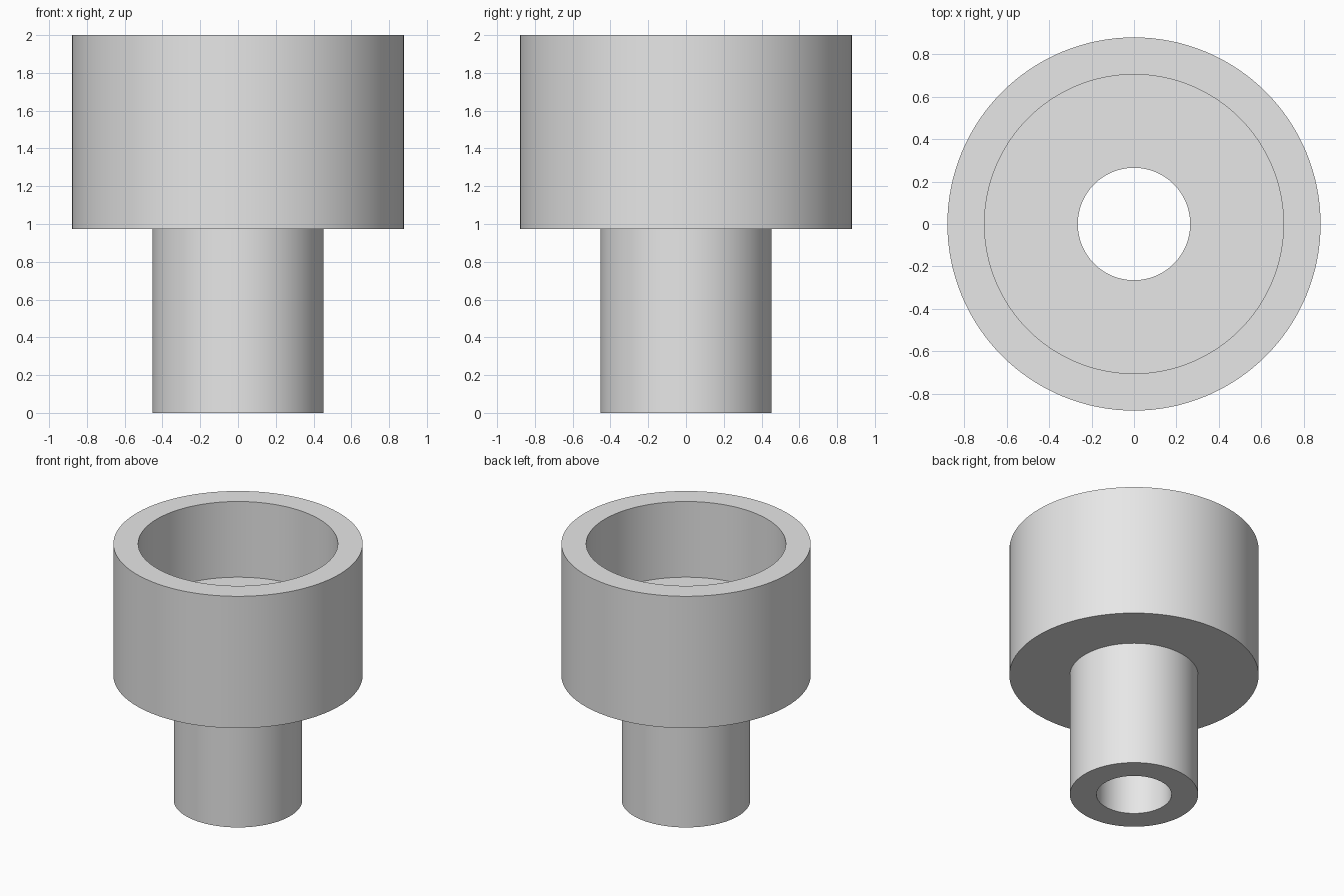
import bpy, bmesh, math

if "Cube" in bpy.data.objects:
    bpy.data.objects.remove(bpy.data.objects["Cube"])

SEGMENTS = 128

grey = bpy.data.materials.new("light_grey")
grey.diffuse_color = (0.8, 0.8, 0.8, 1.0)
grey.use_nodes = True
grey.node_tree.nodes["Principled BSDF"].inputs["Base Color"].default_value = grey.diffuse_color

# Closed cross-section (radius, height) of the stepped bushing
profile = [
    (0.265, 0.0),   # bore, bottom
    (0.453, 0.0),   # stem, bottom edge
    (0.453, 0.973), # stem meets cup
    (0.88, 0.973),  # cup, lower edge
    (0.88, 2.0),    # cup, outer rim
    (0.705, 2.0),   # cup, inner rim
    (0.705, 1.41),  # cup floor, outer edge
    (0.265, 1.41),  # bore, top
]

# Spin the section around the vertical axis
bm = bmesh.new()
rings = []
for r, z in profile:
    rings.append([bm.verts.new((r * math.cos(2 * math.pi * i / SEGMENTS),
                                r * math.sin(2 * math.pi * i / SEGMENTS), z))
                  for i in range(SEGMENTS)])
for k, ring in enumerate(rings):
    nxt = rings[(k + 1) % len(rings)]
    for i in range(SEGMENTS):
        j = (i + 1) % SEGMENTS
        bm.faces.new((ring[i], ring[j], nxt[j], nxt[i]))
bmesh.ops.recalc_face_normals(bm, faces=bm.faces)

mesh = bpy.data.meshes.new("stepped_bushing")
bm.to_mesh(mesh)
bm.free()
mesh.materials.append(grey)
bushing = bpy.data.objects.new("stepped_bushing", mesh)
bpy.context.collection.objects.link(bushing)

# Smooth walls, sharp rims
bpy.context.view_layer.objects.active = bushing
bushing.select_set(True)
bpy.ops.object.shade_smooth_by_angle(angle=math.radians(30))
